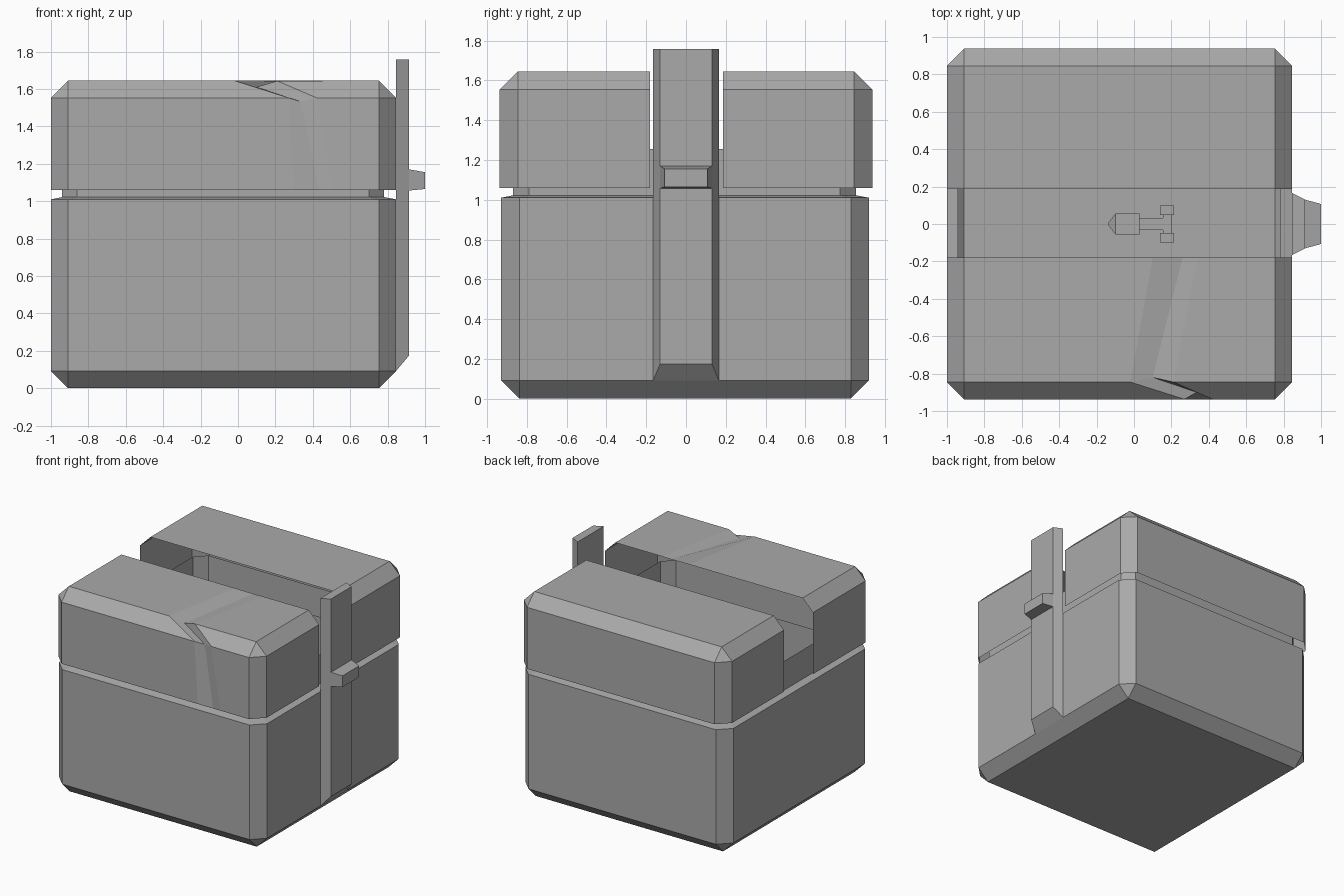
import bpy, bmesh
from mathutils import Vector

if "Cube" in bpy.data.objects:
    bpy.data.objects.remove(bpy.data.objects["Cube"])

grey = bpy.data.materials.new("grey")
grey.diffuse_color = (0.4, 0.4, 0.4, 1)
grey.use_nodes = True
grey.node_tree.nodes["Principled BSDF"].inputs["Base Color"].default_value = grey.diffuse_color


def finish(bm, name):
    bmesh.ops.remove_doubles(bm, verts=bm.verts, dist=0.0005)
    me = bpy.data.meshes.new(name)
    bm.to_mesh(me)
    bm.free()
    me.materials.append(grey)
    ob = bpy.data.objects.new(name, me)
    bpy.context.collection.objects.link(ob)
    return ob


def octagon(x0, x1, y0, y1, c, z):
    """Rectangle with corners cut by c, counter-clockwise."""
    pts = [(x0 + c, y0), (x1 - c, y0), (x1, y0 + c), (x1, y1 - c),
           (x1 - c, y1), (x0 + c, y1), (x0, y1 - c), (x0, y0 + c)]
    return [(x, y, z) for x, y in pts]


def loft(rings, cap_bottom=False, cap_top=False):
    bm = bmesh.new()
    vs = [[bm.verts.new(p) for p in r] for r in rings]
    n = len(rings[0])
    for a, b in zip(vs, vs[1:]):
        for i in range(n):
            j = (i + 1) % n
            bm.faces.new((a[i], a[j], b[j], b[i]))
    if cap_bottom:
        bm.faces.new(vs[0][::-1])
    if cap_top:
        bm.faces.new(vs[-1])
    bmesh.ops.remove_doubles(bm, verts=bm.verts, dist=0.0005)
    bm.normal_update()
    return bm


def rect_x(x, hy, z0, z1):
    """Rectangle across the x axis, ordered for lofting towards +x."""
    return [(x, -hy, z0), (x, hy, z0), (x, hy, z1), (x, -hy, z1)]


B = 0.092  # chamfer size

# Hollow lower box with rim and raised inner neck
finish(loft([
    octagon(-1 + B, 0.845 - B, -0.93 + B, 0.92 - B, 0, 0),
    octagon(-1, 0.845, -0.93, 0.92, B, B),
    octagon(-1, 0.845, -0.93, 0.92, B, 1.01),
    octagon(-0.94, 0.78, -0.87, 0.855, 0.08, 1.022),
    octagon(-0.94, 0.78, -0.87, 0.855, 0.08, 1.255)], cap_bottom=True), "lower_box")


# Lid shell, split in two by a slot along x
def lid_half(cut_y, side):
    bm = loft([
        octagon(-1, 0.845, -0.937, 0.937, B, 1.06),
        octagon(-1, 0.845, -0.937, 0.937, B, 1.553),
        octagon(-1 + B, 0.845 - B, -0.937 + B, 0.937 - B, 0, 1.645)], cap_top=True)
    bmesh.ops.bisect_plane(bm, geom=bm.verts[:] + bm.edges[:] + bm.faces[:],
                           plane_co=(0, cut_y, 0), plane_no=(0, side, 0),
                           clear_inner=True)
    bm.normal_update()
    return bm


finish(lid_half(0.187, 1), "lid_back")

# Front half: the long faces are rebuilt with a dent and crease
bm = lid_half(-0.18, -1)
bmesh.ops.delete(bm, geom=[f for f in bm.faces if abs(f.normal.x) < 0.01], context='FACES')
L, R, F, T = -1 + B, 0.845 - B, -0.937, -0.937 + B
rows = [
    [(L, F, 1.06), (0.30, F, 1.06), (0.435, F, 1.06), (0.50, F, 1.06), (R, F, 1.06)],
    [(L, F, 1.553), (0.27, F, 1.553), (0.335, -0.90, 1.533), (0.42, F, 1.553), (R, F, 1.553)],
    [(L, T, 1.645), (-0.02, T, 1.645), (0.10, -0.82, 1.61), (0.21, T, 1.643), (R, T, 1.645)],
    [(L, -0.18, 1.645), (0.10, -0.18, 1.645), (0.26, -0.18, 1.643), (0.34, -0.18, 1.645),
     (R, -0.18, 1.645)]]
grid = [[bm.verts.new(p) for p in r] for r in rows]
for a, b in zip(grid, grid[1:]):
    for i in range(4):
        bm.faces.new((a[i], a[i + 1], b[i + 1], b[i]))
finish(bm, "lid_front")

# Upright latch strap and its peg
finish(loft([rect_x(0.845, 0.165, 0.092, 1.757), rect_x(0.915, 0.13, 0.175, 1.757)],
            True, True), "latch_strap")
finish(loft([rect_x(0.915, 0.13, 1.057, 1.17), rect_x(1.0, 0.107, 1.065, 1.155)],
            True, True), "latch_peg")

# Small tool lying inside: pointed head, shaft, crossbar with two end knobs
ZC = 0.06
finish(loft([rect_x(-0.135, 0.01, ZC - 0.01, ZC + 0.01), rect_x(-0.10, 0.055, ZC - 0.04, ZC + 0.04),
             rect_x(0.03, 0.055, ZC - 0.04, ZC + 0.04)], True, True), "tool_head")
finish(loft([rect_x(0.03, 0.033, ZC - 0.025, ZC + 0.025),
             rect_x(0.20, 0.033, ZC - 0.025, ZC + 0.025)], True, True), "tool_shaft")
for side, name in ((-1, "tool_knob_front"), (1, "tool_knob_back")):
    bm = loft([rect_x(0.14, 0.025, ZC - 0.035, ZC + 0.035),
               rect_x(0.215, 0.025, ZC - 0.035, ZC + 0.035)], True, True)
    bmesh.ops.translate(bm, verts=bm.verts, vec=Vector((0, side * 0.073, 0)))
    finish(bm, name)
finish(loft([rect_x(0.155, 0.06, ZC - 0.02, ZC + 0.02),
             rect_x(0.20, 0.06, ZC - 0.02, ZC + 0.02)], True, True), "tool_crossbar")
